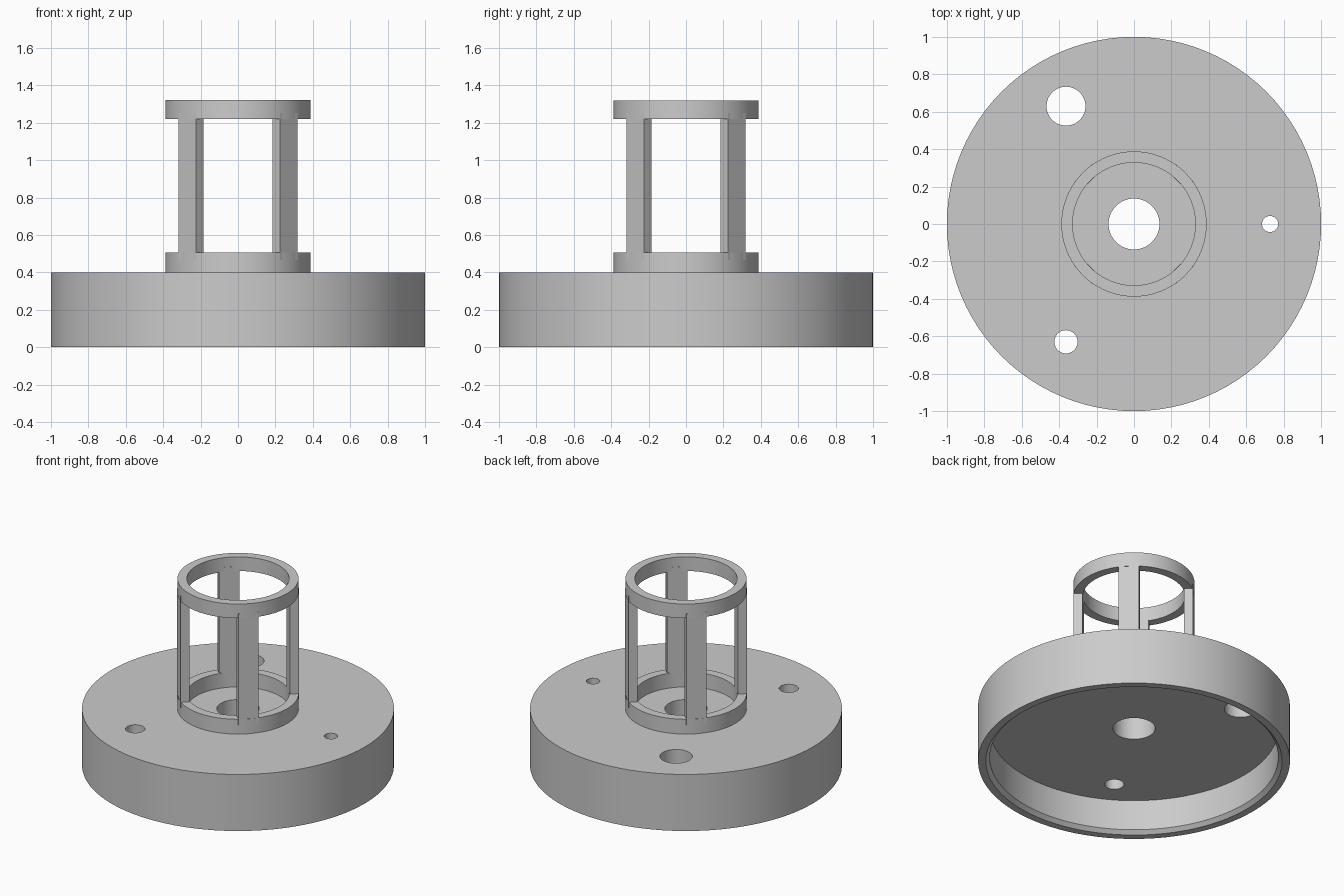
import bpy, bmesh
from math import cos, sin, pi, radians
from mathutils import Matrix

if "Cube" in bpy.data.objects:
    bpy.data.objects.remove(bpy.data.objects["Cube"], do_unlink=True)

grey = bpy.data.materials.new("plain grey")
grey.use_nodes = True
grey.diffuse_color = (0.6, 0.6, 0.6, 1)
grey.node_tree.nodes["Principled BSDF"].inputs["Base Color"].default_value = grey.diffuse_color


def finish(bm, name):
    """Turn a bmesh into a grey object with sharp edges kept."""
    bmesh.ops.recalc_face_normals(bm, faces=bm.faces)
    mesh = bpy.data.meshes.new(name)
    bm.to_mesh(mesh)
    bm.free()
    mesh.materials.append(grey)
    obj = bpy.data.objects.new(name, mesh)
    bpy.context.collection.objects.link(obj)
    return obj


def smooth(obj):
    bpy.ops.object.select_all(action="DESELECT")
    obj.select_set(True)
    bpy.context.view_layer.objects.active = obj
    bpy.ops.object.shade_smooth_by_angle(angle=radians(30))


def lathe(name, profile, steps=96):
    """Revolve a closed (radius, height) profile around z."""
    bm = bmesh.new()
    rings = [[bm.verts.new((r * cos(2 * pi * i / steps), r * sin(2 * pi * i / steps), z))
              for r, z in profile] for i in range(steps)]
    n = len(profile)
    for i in range(steps):
        a, b = rings[i], rings[(i + 1) % steps]
        for j in range(n):
            k = (j + 1) % n
            bm.faces.new((a[j], b[j], b[k], a[k]))
    return finish(bm, name)


def collar(name, bottom, top, inner=0.328, outer=0.388):
    smooth(lathe(name, [(inner, bottom), (outer, bottom), (outer, top), (inner, top)]))


# Hollow round base with a chamfered lower lip and a central bore
base = lathe("base", [(0.136, 0.24), (0.925, 0.24), (0.925, 0.025), (0.95, 0),
                      (1, 0), (1, 0.4), (0.136, 0.4)])

# Three holes of different sizes on one pitch circle
cutters = []
for angle, radius in ((0, 0.043), (120, 0.104), (240, 0.062)):
    bm = bmesh.new()
    place = Matrix.Rotation(radians(angle), 4, "Z") @ Matrix.Translation((0.727, 0, 0.3))
    bmesh.ops.create_cone(bm, cap_ends=True, segments=48, radius1=radius,
                          radius2=radius, depth=0.5, matrix=place)
    cutter = finish(bm, "hole_cutter")
    cutter.hide_render = True
    cutters.append(cutter)
    cut = base.modifiers.new("hole", "BOOLEAN")
    cut.operation = "DIFFERENCE"
    cut.solver = "EXACT"
    cut.object = cutter

# Bake the holes and drop the cutters
bpy.context.view_layer.update()
baked = bpy.data.meshes.new_from_object(base.evaluated_get(bpy.context.evaluated_depsgraph_get()))
base.modifiers.clear()
base.data = baked
for cutter in cutters:
    bpy.data.objects.remove(cutter, do_unlink=True)
smooth(base)

# Lower and upper collars of the cage
collar("lower_collar", 0.4, 0.505)
collar("upper_collar", 1.22, 1.32)

# Four flat posts on the diagonals, set into both collars
inner, outer, width, low, high = 0.326, 0.385, 0.132, 0.465, 1.252
for i, side in enumerate(("back_left", "back_right", "front_right", "front_left")):
    bm = bmesh.new()
    place = (Matrix.Rotation(radians(45 + 90 * i), 4, "Z")
             @ Matrix.Translation(((inner + outer) / 2, 0, (low + high) / 2))
             @ Matrix.Diagonal((outer - inner, width, high - low, 1)))
    bmesh.ops.create_cube(bm, size=1, matrix=place)
    finish(bm, side + "_post")
